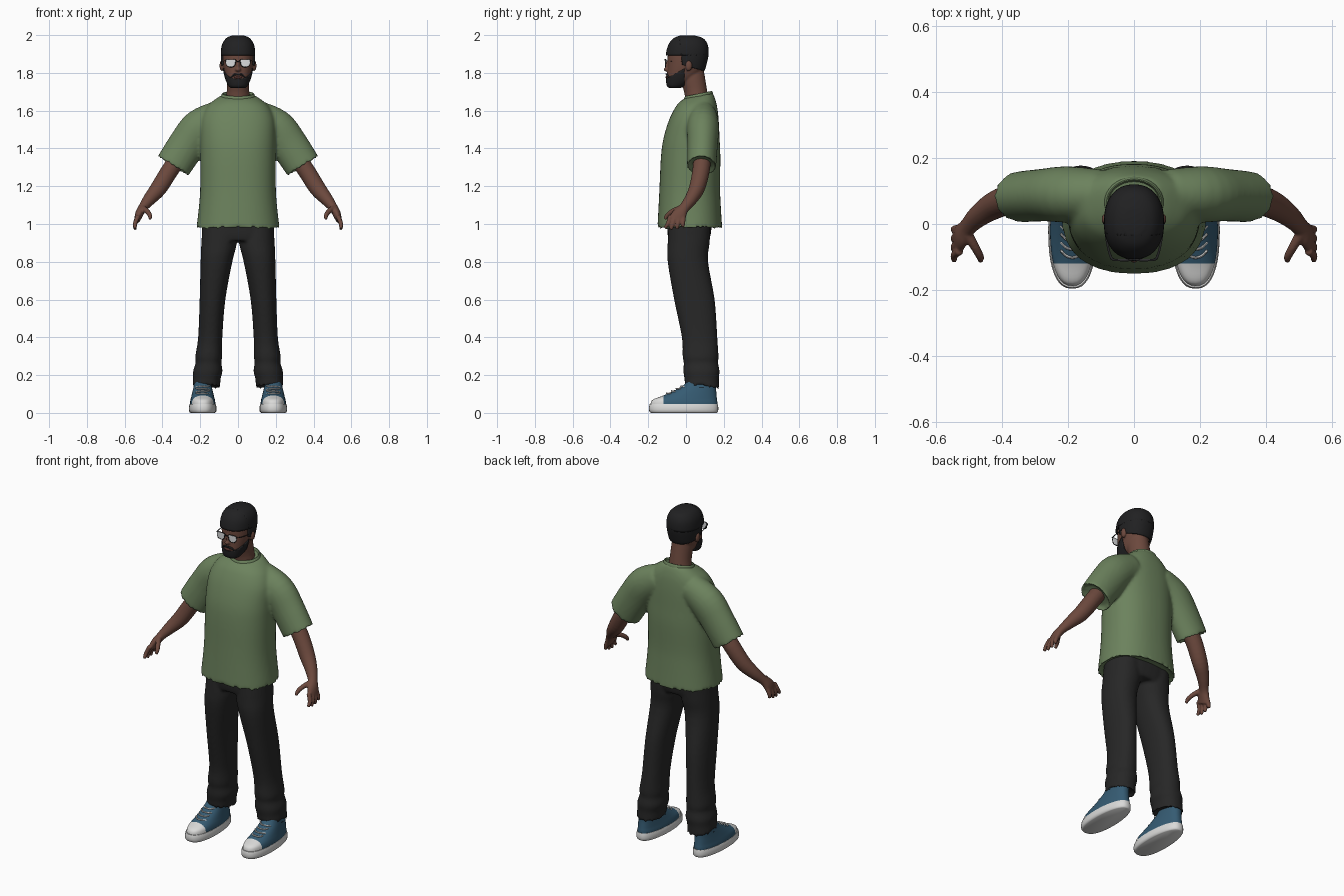
import bpy, bmesh, math
from mathutils import Vector

if "Cube" in bpy.data.objects:
    bpy.data.objects.remove(bpy.data.objects["Cube"])


def material(name, r, g, b):
    m = bpy.data.materials.new(name)
    m.use_nodes = True
    m.diffuse_color = (r, g, b, 1)
    node = next(n for n in m.node_tree.nodes if n.type == 'BSDF_PRINCIPLED')
    node.inputs["Base Color"].default_value = (r, g, b, 1)
    node.inputs["Roughness"].default_value = 0.8
    return m


SKIN = material("brown skin", .15, .066, .047)
LIP = material("lip", .13, .045, .038)
GREEN = material("green cloth", .15, .225, .11)
BLACK = material("black cloth", .02, .02, .02)
HAIR = material("black hair", .015, .015, .016)
BLUE = material("blue canvas", .036, .105, .17)
WHITE = material("white rubber", .7, .7, .69)
LENS = material("pale lens", .7, .71, .72)


def flat(z, rx, front, back, x=0, tilt=0):
    """Horizontal ring from its half width and its front and back depth."""
    return (x, (front + back) / 2, z, rx, (back - front) / 2, tilt)


def spline(rows, n):
    out = []
    for i in range(len(rows) - 1):
        a, b = rows[max(i - 1, 0)], rows[i]
        c, d = rows[i + 1], rows[min(i + 2, len(rows) - 1)]
        for k in range(n):
            t = k / n
            out.append([q + .5 * t * (r - p + t * (2*p - 5*q + 4*r - s + t * (3*(q - r) + s - p)))
                        for p, q, r, s in zip(a, b, c, d)])
    return out + [list(rows[-1])]


def loft(bm, rows, n=4, seg=32, power=2, follow=False, recess=False, side=1):
    """Skin rings (x, y, z, rx, ry, tilt); follow turns them along the path."""
    rows = spline([tuple(r) + (0,) * (6 - len(r)) for r in rows], n)
    pts = [Vector(r[:3]) for r in rows]
    rings = []
    for i, (x, y, z, rx, ry, tilt) in enumerate(rows):
        u, v = Vector((1, 0, 0)), Vector((0, 1, tilt))
        if follow:
            t = (pts[min(i + 1, len(pts) - 1)] - pts[max(i - 1, 0)]).normalized()
            v = Vector((0, 1, 0))
            v = (v - t * v.dot(t)).normalized()
            u = v.cross(t)
        ring = []
        for k in range(seg):
            a = math.tau * k / seg
            c, s = (math.copysign(abs(w) ** (2 / power), w) for w in (math.cos(a), math.sin(a)))
            p = pts[i] + u * c * rx + v * s * ry
            ring.append(bm.verts.new((p.x * side, p.y, p.z)))
        rings.append(ring)
    for a, b in zip(rings, rings[1:]):
        for k in range(seg):
            j = (k + 1) % seg
            bm.faces.new((a[k], a[j], b[j], b[k]))
    bm.faces.new(rings[0])
    cap = bm.faces.new(rings[-1])
    bmesh.ops.recalc_face_normals(bm, faces=bm.faces)
    if recess:
        bmesh.ops.inset_individual(bm, faces=[cap], thickness=.018, depth=-.025)


def ball(bm, loc, size):
    vs = bmesh.ops.create_uvsphere(bm, u_segments=20, v_segments=12, radius=1)["verts"]
    for v in vs:
        v.co = Vector(a * b + c for a, b, c in zip(v.co, size, loc))


def finish(name, bm, *mats, voxel=0, smooth=4, angle=45, mirror=False):
    me = bpy.data.meshes.new(name)
    bm.to_mesh(me)
    bm.free()
    ob = bpy.data.objects.new(name, me)
    bpy.context.collection.objects.link(ob)
    for m in mats:
        me.materials.append(m)
    for o in bpy.context.selected_objects:
        o.select_set(False)
    ob.select_set(True)
    bpy.context.view_layer.objects.active = ob
    bpy.ops.object.shade_smooth_by_angle(angle=math.radians(angle))
    if mirror:
        ob.modifiers.new("mirror", 'MIRROR').use_mirror_merge = False
    if voxel:
        r = ob.modifiers.new("blend", 'REMESH')
        r.mode, r.voxel_size, r.use_smooth_shade = 'VOXEL', voxel, True
        s = ob.modifiers.new("soften", 'SMOOTH')
        s.factor, s.iterations = .5, smooth
    return ob


# Shirt: torso and sleeves blended into one cloth
bm = bmesh.new()
loft(bm, [flat(1.68, .085, -.005, .14, tilt=.2), flat(1.66, .12, -.028, .152, tilt=.1),
          flat(1.62, .165, -.055, .165), flat(1.55, .195, -.09, .173), flat(1.45, .2, -.12, .178),
          flat(1.35, .2, -.133, .182), flat(1.2, .2, -.14, .18), flat(1.1, .206, -.145, .184),
          flat(.97, .221, -.152, .192)], seg=48, power=2.3, recess=True)
for s in (1, -1):
    loft(bm, [(.1, .09, 1.57, .085, .075), (.2, .09, 1.51, .1, .085), (.27, .088, 1.42, .099, .08),
              (.348, .082, 1.3, .096, .077)], follow=True, recess=True, side=s)
finish("shirt", bm, GREEN, voxel=.009, smooth=6)

# Collar band
bm = bmesh.new()
loft(bm, [flat(1.668, .092, -.014, .144, tilt=.2), flat(1.686, .087, -.008, .14, tilt=.2),
          flat(1.69, .08, 0, .133, tilt=.2), flat(1.672, .074, .006, .126, tilt=.2)], n=2)
finish("collar", bm, GREEN)

# Trousers: hips and two legs
bm = bmesh.new()
loft(bm, [flat(1.04, .185, -.1, .14), flat(.95, .192, -.098, .132), flat(.91, .18, -.09, .12)], power=2.4)
for s in (1, -1):
    loft(bm, [flat(1, .09, -.09, .13, .098), flat(.9, .094, -.097, .125, .1), flat(.8, .084, -.097, .117, .114),
              flat(.6, .068, -.063, .152, .135), flat(.4, .064, -.022, .166, .147),
              flat(.3, .071, -.018, .172, .155), flat(.265, .068, -.012, .17, .156),
              flat(.22, .078, -.014, .178, .16), flat(.18, .073, -.008, .174, .165),
              flat(.13, .075, -.006, .176, .17, tilt=-.12)], power=2.2, recess=True, side=s)
finish("trousers", bm, BLACK, voxel=.009, smooth=4)

# Arms with hands and fingers
bm = bmesh.new()
loft(bm, [(.3, .087, 1.37, .046, .046), (.36, .08, 1.285, .046, .046), (.42, .058, 1.19, .044, .042),
          (.47, .025, 1.13, .034, .034), (.505, -.01, 1.085, .024, .028), (.522, -.033, 1.055, .022, .038),
          (.534, -.05, 1.02, .016, .042)], follow=True, seg=20)
for i in range(4):
    y, drop = -.082 + .023 * i, (.008, 0, .003, .014)[i]
    loft(bm, [(.528, y, 1.045, .013, .013), (.544, y - .012 + .003 * i, 1.005, .012, .012),
              (.545, y - .03 + .009 * i, .97 + drop, .009, .009)], follow=True, seg=10)
loft(bm, [(.508, -.025, 1.085, .017, .017), (.482, -.07, 1.068, .014, .014),
          (.466, -.1, 1.045, .012, .012), (.466, -.112, 1.025, .008, .008)], follow=True, seg=10)
finish("arm", bm, SKIN, voxel=.005, smooth=2, mirror=True)

# Head shape, reused as an offset shell for hair and beard
HEAD = [(1.724, .028, -.08, -.04), (1.735, .045, -.096, -.01), (1.77, .062, -.101, .05), (1.81, .073, -.099, .085),
        (1.85, .079, -.097, .1), (1.9, .081, -.096, .11), (1.945, .074, -.082, .104),
        (1.975, .052, -.055, .08), (1.988, .022, -.02, .035)]


def head_loft(bm, o=0):
    loft(bm, [flat(z + o * (z - 1.86) / .13, rx + o, f - o, b + o) for z, rx, f, b in HEAD], seg=48, power=2.25)


def shell(name, offset, cuts):
    bm = bmesh.new()
    head_loft(bm, offset)
    for co, no in cuts:
        bmesh.ops.bisect_plane(bm, geom=bm.verts[:] + bm.edges[:] + bm.faces[:],
                               plane_co=co, plane_no=no, clear_outer=True)
    ob = finish(name, bm, HAIR, angle=60)
    sol = ob.modifiers.new("thickness", 'SOLIDIFY')
    sol.thickness, sol.offset = offset + .004, -1


bm = bmesh.new()
head_loft(bm)
loft(bm, [flat(1.62, .072, .0, .125), flat(1.7, .06, -.01, .113), flat(1.78, .058, -.035, .1),
          flat(1.84, .05, -.03, .09)])
ball(bm, (0, -.104, 1.818), (.015, .014, .011))
ball(bm, (0, -.099, 1.838), (.009, .012, .026))
for s in (1, -1):
    ball(bm, (s * .086, .014, 1.838), (.012, .019, .029))
finish("head", bm, SKIN, voxel=.005, smooth=3)

shell("hair_top", .01, [((0, 0, 1.893), (0, 0, -1))])
shell("hair_back", .01, [((0, -.02, 1.842), (0, -.28, -1)), ((0, -.02, 1.84), (0, -1, -.1))])
shell("beard", .005, [((0, -.1, 1.772), (0, -.55, 1)), ((0, -.008, 1.8), (0, 1, 0))])

# Mouth and moustache
bm = bmesh.new()
ball(bm, (0, -.102, 1.777), (.024, .007, .006))
finish("lips", bm, LIP)
bm = bmesh.new()
loft(bm, [(-.038, -.09, 1.776, .004, .004), (-.022, -.1, 1.79, .005, .006), (0, -.104, 1.793, .005, .004),
          (.022, -.1, 1.79, .005, .006), (.038, -.09, 1.776, .004, .004)], follow=True, seg=10)
finish("moustache", bm, HAIR)

# Glasses: lenses, rims, bridge and temples
bm = bmesh.new()
loft(bm, [(.038, -.108, z, w, .002) for z, w in
          ((1.833, .014), (1.838, .022), (1.852, .026), (1.866, .025), (1.871, .02))], seg=16)
finish("lens", bm, LENS, mirror=True)
bm = bmesh.new()
loft(bm, [(.006, -.109, 1.862, .003, .003), (.02, -.11, 1.872, .003, .003), (.056, -.109, 1.873, .003, .003),
          (.07, -.1, 1.864, .004, .004), (.083, -.05, 1.86, .003, .003), (.09, .012, 1.858, .003, .003)],
     follow=False, seg=8)
loft(bm, [(-.008, -.109, 1.861, .003, .003), (.008, -.109, 1.861, .003, .003)], follow=True, seg=8)
loft(bm, [(.012, -.109, 1.862, .002, .002), (.018, -.109, 1.838, .002, .002), (.038, -.109, 1.831, .002, .002),
          (.058, -.108, 1.838, .002, .002), (.066, -.104, 1.862, .002, .002)], follow=True, seg=8)
finish("glasses_frame", bm, HAIR, mirror=True)


# Shoes: rubber sole, canvas upper with white toe cap, laces
def narrow_heel(bm):
    for v in bm.verts:
        v.co.x = .187 + (v.co.x - .187) * (1 - .9 * max(0, v.co.y))


bm = bmesh.new()
loft(bm, [flat(0, .064, -.185, .163, .187), flat(.008, .072, -.194, .17, .187),
          flat(.03, .073, -.196, .171, .187), flat(.046, .069, -.192, .168, .187)], n=2, seg=40, power=2.5)
narrow_heel(bm)
finish("shoe_sole", bm, WHITE, mirror=True)

bm = bmesh.new()
loft(bm, [flat(.03, .068, -.188, .166, .187), flat(.055, .067, -.186, .166, .187),
          flat(.072, .064, -.172, .164, .187), flat(.09, .06, -.125, .162, .187),
          flat(.115, .055, -.068, .16, .187), flat(.145, .05, -.015, .16, .187),
          flat(.18, .046, .015, .158, .187)], seg=40, power=2.4)
narrow_heel(bm)
bmesh.ops.bisect_plane(bm, geom=bm.verts[:] + bm.edges[:] + bm.faces[:],
                       plane_co=(0, -.12, 0), plane_no=(0, 1, 0))
for f in bm.faces:
    f.material_index = int(f.calc_center_median().y < -.12)
finish("shoe_upper", bm, BLUE, WHITE, mirror=True)

bm = bmesh.new()
for i in range(4):
    y, z, slant = -.1 + .025 * i, .102 + .0125 * i, .004 * (-1) ** i
    loft(bm, [(.152, y + .02, z - slant, .004, .004), (.168, y + .004, z, .004, .004), (.187, y - .002, z + .002, .004, .004),
              (.206, y + .004, z, .004, .004), (.222, y + .02, z + slant, .004, .004)], follow=True, seg=8)
finish("shoe_laces", bm, WHITE, mirror=True)
